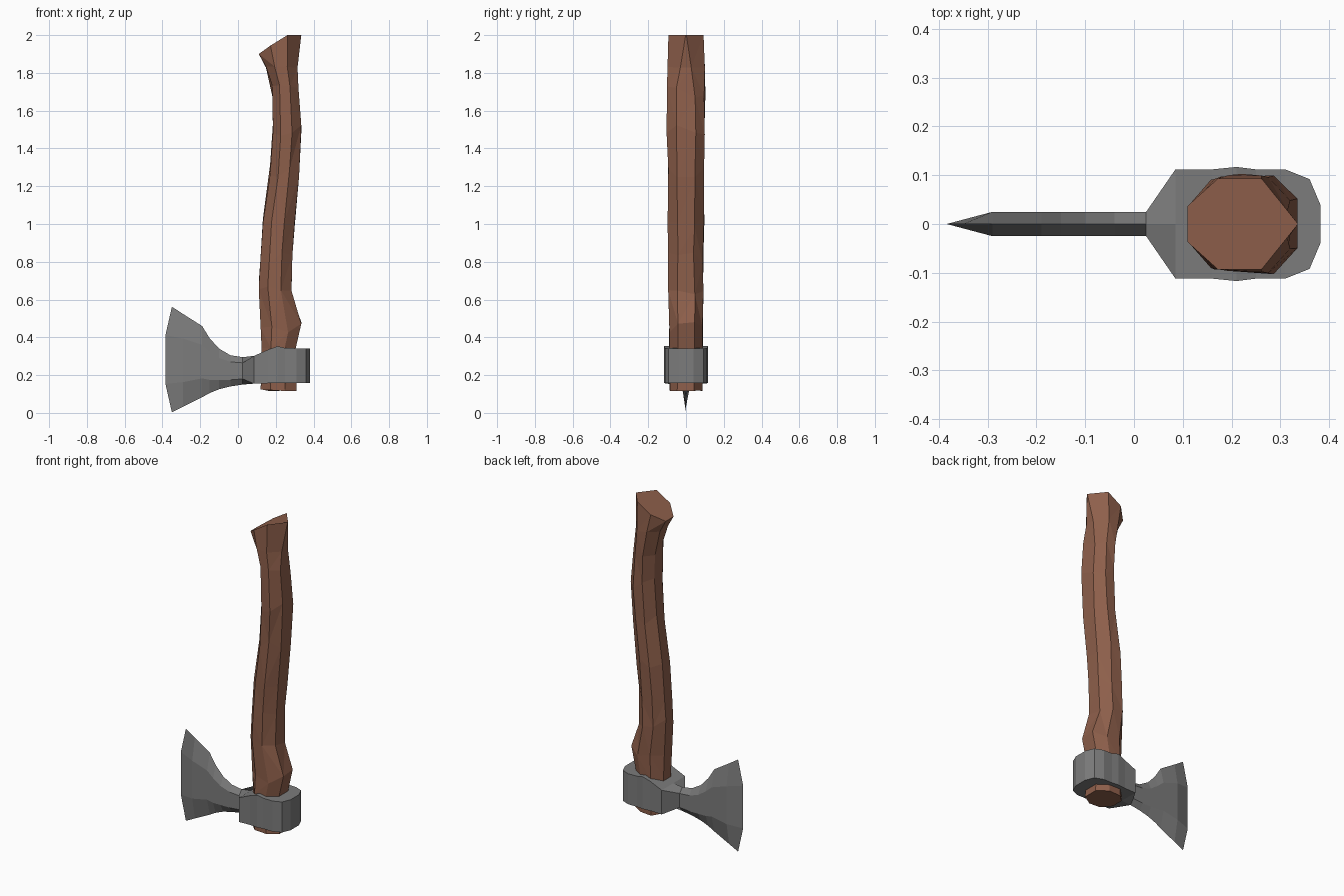
import bpy
import bmesh
import random
from mathutils import Vector

random.seed(4)

default_cube = bpy.data.objects.get("Cube")
if default_cube:
    bpy.data.objects.remove(default_cube, do_unlink=True)


def make_material(name, colour):
    material = bpy.data.materials.new(name)
    material.use_nodes = True
    material.diffuse_color = colour
    shader = next(n for n in material.node_tree.nodes if n.type == "BSDF_PRINCIPLED")
    shader.inputs["Base Color"].default_value = colour
    return material


def loft(name, rings, material, triangulate=False):
    """Skin a list of equal-length point rings and cap both ends."""
    bm = bmesh.new()
    loops = [[bm.verts.new(point) for point in ring] for ring in rings]
    count = len(loops[0])
    for lower, upper in zip(loops, loops[1:]):
        for i in range(count):
            j = (i + 1) % count
            bm.faces.new((lower[i], lower[j], upper[j], upper[i]))
    sides = list(bm.faces)
    if triangulate:
        bmesh.ops.triangulate(bm, faces=sides, quad_method="SHORT_EDGE")
    bm.faces.new(loops[0])
    bm.faces.new(loops[-1])
    # Collapse the two sides of the cutting edge into one line
    bmesh.ops.remove_doubles(bm, verts=bm.verts, dist=0.0005)
    bmesh.ops.dissolve_degenerate(bm, edges=bm.edges, dist=0.0005)
    bmesh.ops.recalc_face_normals(bm, faces=bm.faces)
    mesh = bpy.data.meshes.new(name)
    bm.to_mesh(mesh)
    bm.free()
    mesh.materials.append(material)
    obj = bpy.data.objects.new(name, mesh)
    bpy.context.collection.objects.link(obj)
    return obj


wood = make_material("brown wood", (0.27, 0.115, 0.07, 1))
steel = make_material("grey steel", (0.2, 0.2, 0.2, 1))

# Handle: eight-sided hewn sections (z, x min, x max, half depth, nose width)
handle_sections = [
    (.12, .12, .31, .09, .5),
    (.34, .125, .305, .09, .5),
    (.45, .12, .335, .09, .5),
    (.66, .11, .283, .093, .5),
    (.82, .118, .288, .092, .45),
    (1.02, .132, .3, .094, .5),
    (1.28, .17, .323, .098, .5),
    (1.5, .185, .335, .1, .5),
    (1.7, .182, .32, .1, .5),
    (1.83, .148, .315, .097, .3),
]


def handle_ring(x_min, x_max, depth, nose):
    middle, half = (x_min + x_max) / 2, (x_max - x_min) / 2
    half_outline = [(1, nose), (.35, 1), (-.45, 1), (-1, .4)]
    outline = half_outline + [(x, -y) for x, y in reversed(half_outline)]
    return [(middle + x * half, y * depth) for x, y in outline]


rings = []
for z, x_min, x_max, depth, nose in handle_sections:
    ring = []
    for x, y in handle_ring(x_min, x_max, depth, nose):
        wobble = random.uniform(-1, 1) * (.035 if .4 < z < 1.8 else .006)
        ring.append(Vector((x, y * random.uniform(.94, 1.04), z + wobble)))
    rings.append(ring)

# Slanted flared end of the handle
top = handle_ring(.11, .335, .093, .02)
rings.append([Vector((x, y, min(2, 1.9 + (x - .11) * .72))) for x, y in top])
loft("handle", rings, wood, triangulate=True)

# Head: six-sided sections (x, half thickness, top z, bottom z, bevel height)
head_sections = [
    (-.29, .025, .523, .033, .13),
    (-.19, .025, .46, .083, .1),
    (-.15, .025, .395, .105, .07),
    (-.1, .025, .34, .125, .05),
    (-.04, .025, .305, .14, .035),
    (.025, .025, .295, .15, .03),
    (.085, .112, .302, .155, 0),
    (.16, .112, .335, .157, 0),
    (.21, .117, .353, .157, 0),
    (.25, .112, .343, .157, 0),
    (.31, .112, .342, .157, 0),
    (.36, .092, .342, .157, 0),
    (.382, .04, .342, .157, 0),
]


def head_ring(x, width, high, low, bevel, tip=0):
    right = [(x + tip, 0, high), (x, width, high - bevel), (x, width, low + bevel)]
    left = [(x + tip, 0, low), (x, -width, low + bevel), (x, -width, high - bevel)]
    return [Vector(point) for point in right + left]


# The curved cutting edge comes first, then the blade, neck and socket
head_rings = [head_ring(-.384, 0, .562, .003, .15, tip=.034)]
head_rings += [head_ring(*section) for section in head_sections]
loft("axe_head", head_rings, steel)
